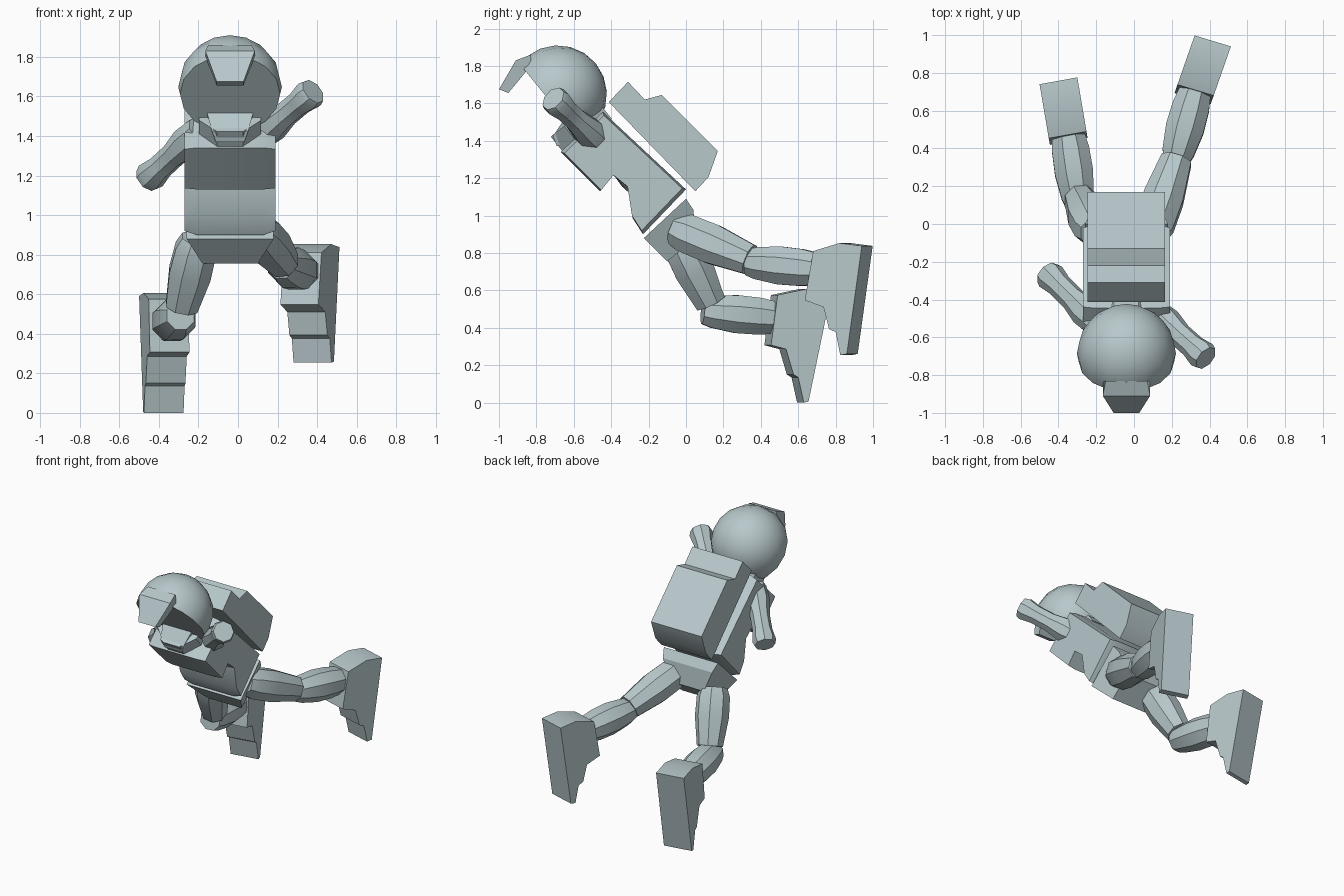
import bpy, bmesh, math
from mathutils import Vector

cube = bpy.data.objects.get("Cube")
if cube:
    bpy.data.objects.remove(cube, do_unlink=True)

MID = -0.04  # x of the body's centre line

grey = bpy.data.materials.new("pale_blue_grey")
grey.use_nodes = True
grey.diffuse_color = (0.48, 0.58, 0.60, 1)
grey.node_tree.nodes["Principled BSDF"].inputs["Base Color"].default_value = (0.48, 0.58, 0.60, 1)


def finish(name, bm):
    bmesh.ops.recalc_face_normals(bm, faces=bm.faces[:])
    mesh = bpy.data.meshes.new(name)
    bm.to_mesh(mesh)
    bm.free()
    mesh.materials.append(grey)
    obj = bpy.data.objects.new(name, mesh)
    bpy.context.collection.objects.link(obj)
    bpy.ops.object.select_all(action='DESELECT')
    obj.select_set(True)
    bpy.context.view_layer.objects.active = obj
    bpy.ops.object.shade_smooth_by_angle(angle=math.radians(28))
    return obj


def loft(name, rings):
    """Skin a row of equal-length point rings and cap both ends."""
    bm = bmesh.new()
    rows = [[bm.verts.new(p) for p in ring] for ring in rings]
    for a, b in zip(rows, rows[1:]):
        for i in range(len(a)):
            j = (i + 1) % len(a)
            bm.faces.new((a[i], a[j], b[j], b[i]))
    bm.faces.new(rows[0])
    bm.faces.new(rows[-1])
    return finish(name, bm)


def wedge(name, outline):
    """Symmetric block from a side outline of (y, z, half width)."""
    return loft(name, [[(MID + s * w, y, z) for y, z, w in outline] for s in (-1, 1)])


def limb(name, start, end, radii, sides=8):
    """Tapered many-sided tube with (position, radius) stations."""
    start, end = Vector(start), Vector(end)
    axis = (end - start).normalized()
    u = axis.cross(Vector((1, 0, 0))).normalized()
    v = axis.cross(u)
    turn = [2 * math.pi * (k + 0.5) / sides for k in range(sides)]
    return loft(name, [[start.lerp(end, t) + r * (u * math.cos(a) + v * math.sin(a)) for a in turn]
                       for t, r in radii])


def boot(name, outline, heel, slope, across):
    """Side outline on a yawed plane through heel (x, y), pushed across to the other side."""
    near = [Vector((heel[0] + (y - heel[1]) * slope, y, z)) for y, z in outline]
    return loft(name, [near, [p + Vector(across) for p in near]])


# Torso with chamfered flanks
side = [(-0.445, 1.555), (0, 1.14), (-0.23, 0.90), (-0.285, 0.985),
        (-0.31, 1.15), (-0.39, 1.215), (-0.46, 1.13), (-0.67, 1.34)]
cy, cz = -0.35, 1.23
loft("torso", [[(MID + x, cy + (y - cy) * k, cz + (z - cz) * k) for y, z in side]
               for x, k in ((-0.23, 0.94), (-0.17, 1), (0.17, 1), (0.23, 0.94))])

# Pelvis, backpack and neck
wedge("pelvis", [(-0.225, 0.88, 0.22), (0, 1.09, 0.22), (0.04, 1.03, 0.2),
                 (0.05, 0.88, 0.14), (-0.1, 0.755, 0.14)])
wedge("backpack", [(y, z, 0.205) for y, z in (
    (-0.31, 1.715), (-0.22, 1.62), (-0.13, 1.645), (0.17, 1.345),
    (0.12, 1.205), (0.05, 1.13), (-0.413, 1.607))])
limb("neck", (MID, -0.52, 1.42), (MID, -0.6, 1.52), ((0, 0.17), (1, 0.17)))

# Domed head sliced flat across the face
face_dir = Vector((0, -0.775, -0.632))
bm = bmesh.new()
bmesh.ops.create_uvsphere(bm, u_segments=16, v_segments=10, radius=0.262)
turn = Vector((0, 0, 1)).rotation_difference(-face_dir).to_matrix()
bmesh.ops.rotate(bm, verts=bm.verts[:], cent=(0, 0, 0), matrix=turn)
bmesh.ops.translate(bm, verts=bm.verts[:], vec=(MID, -0.685, 1.648))
bmesh.ops.bisect_plane(bm, geom=bm.verts[:] + bm.edges[:] + bm.faces[:],
                       plane_co=(MID, -0.885, 1.805), plane_no=face_dir, clear_outer=True)
bmesh.ops.holes_fill(bm, edges=[e for e in bm.edges if e.is_boundary], sides=0)
finish("head", bm)

# Projecting plates above and below the face
wedge("upper_face_plate", [(-0.83, 1.86, 0.11), (-0.91, 1.83, 0.125), (-1.0, 1.675, 0.068),
                           (-0.95, 1.655, 0.068), (-0.83, 1.8, 0.125)])
wedge("lower_face_plate", [(-0.64, 1.53, 0.12), (-0.712, 1.425, 0.092), (-0.69, 1.37, 0.072),
                           (-0.58, 1.44, 0.11)])

# Arms
arm = ((0, 0.075), (0.25, 0.085), (0.5, 0.066), (0.75, 0.066), (0.93, 0.08), (1, 0.07))
limb("left_arm", (0.1, -0.46, 1.39), (0.38, -0.71, 1.625), arm)
limb("right_arm", (-0.19, -0.53, 1.43), (-0.46, -0.26, 1.18), arm)

# Legs
thigh = ((0, 0.09), (0.15, 0.112), (0.5, 0.115), (1, 0.088))
shin = ((0, 0.075), (0.12, 0.092), (0.42, 0.11), (0.7, 0.107), (1, 0.085))
limb("left_thigh", (0.09, -0.06, 0.93), (0.225, 0.34, 0.765), thigh)
limb("left_shin", (0.22, 0.33, 0.75), (0.335, 0.74, 0.71), shin)
limb("right_thigh", (-0.2, -0.04, 0.88), (-0.285, 0.13, 0.535), thigh)
limb("right_shin", (-0.29, 0.09, 0.49), (-0.355, 0.52, 0.45), shin)

# Stepped boots, toes pointing down
boot("left_boot", [(0.68, 0.81), (0.82, 0.853), (0.94, 0.838), (0.86, 0.26), (0.825, 0.254),
                   (0.80, 0.377), (0.765, 0.393), (0.735, 0.51), (0.635, 0.548)],
     (0.513, 0.94), 0.35, (-0.192, 0.058, 0))
boot("right_boot", [(0.49, 0.575), (0.64, 0.607), (0.776, 0.59), (0.655, 0.005), (0.63, 0),
                    (0.6, 0.135), (0.575, 0.15), (0.535, 0.286), (0.455, 0.307)],
     (-0.3, 0.776), -0.17, (-0.2, -0.036, 0))
